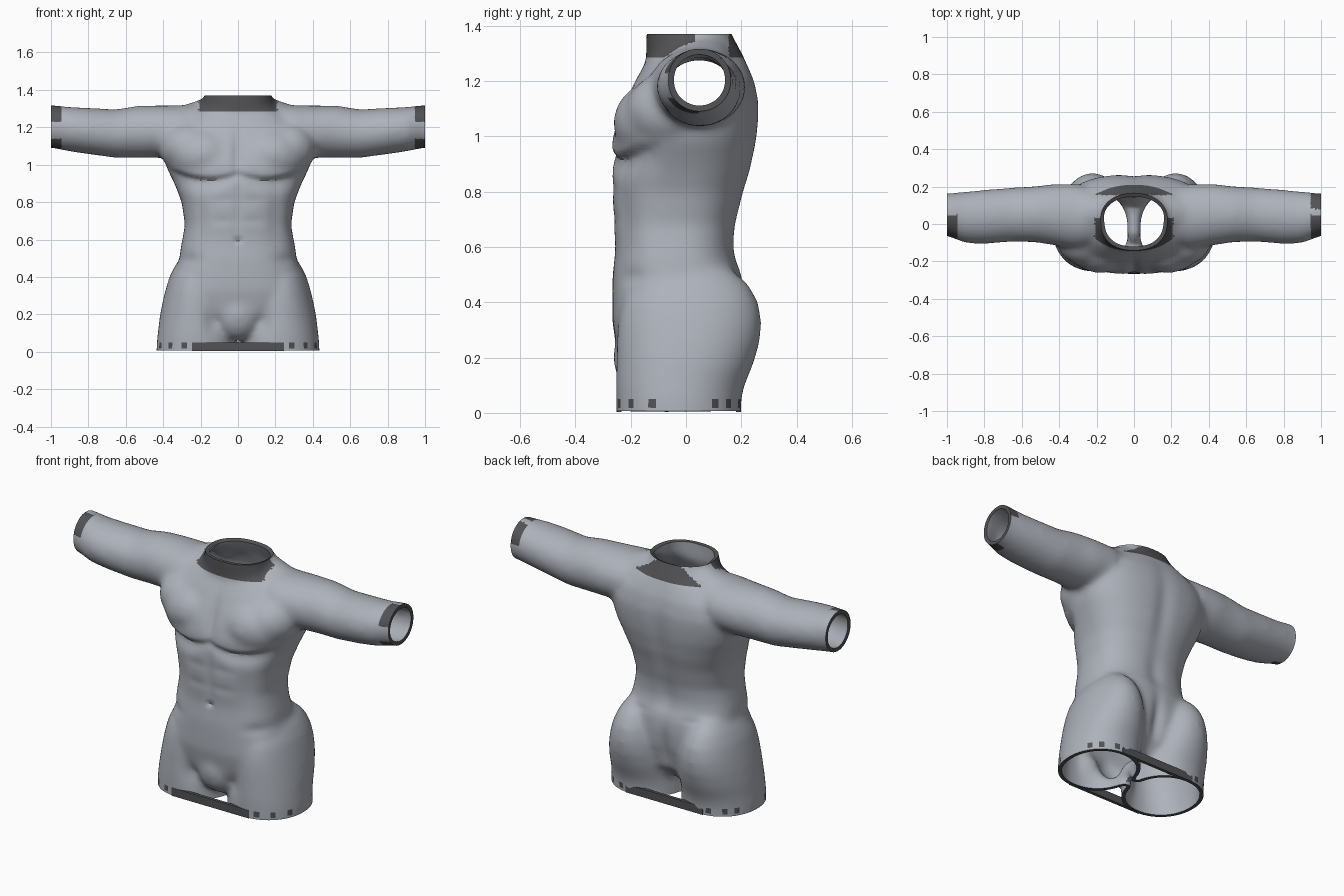
import bpy, bmesh, math
from mathutils import Vector, Matrix

if "Cube" in bpy.data.objects:
    bpy.data.objects.remove(bpy.data.objects["Cube"])

def material(name, rgb):
    m = bpy.data.materials.new(name)
    m.diffuse_color = (*rgb, 1)
    m.use_nodes = True
    m.node_tree.nodes["Principled BSDF"].inputs["Base Color"].default_value = m.diffuse_color
    return m

SKIN = material("light_grey", (0.42, 0.445, 0.495))
TRIM = material("dark_grey", (0.085, 0.085, 0.09))

def loft(bm, rings, n=40, power=2.0):
    """Closed tube through rings of (centre, axis_u, axis_v)."""
    loops = []
    for c, u, v in rings:
        loop = []
        for i in range(n):
            a = 2 * math.pi * i / n
            ca, sa = math.cos(a), math.sin(a)
            p = (Vector(c) + Vector(u) * math.copysign(abs(ca) ** (2 / power), ca)
                 + Vector(v) * math.copysign(abs(sa) ** (2 / power), sa))
            loop.append(bm.verts.new(p))
        loops.append(loop)
    for a, b in zip(loops, loops[1:]):
        for i in range(n):
            j = (i + 1) % n
            bm.faces.new((a[i], a[j], b[j], b[i]))
    bm.faces.new(loops[0][::-1])
    bm.faces.new(loops[-1])

def upright(bm, rows, x=0, power=2.0):
    """Loft along z from rows of (z, half width, front y, back y)."""
    loft(bm, [((x, (f + b) / 2, z), (w, 0, 0), (0, (b - f) / 2, 0)) for z, w, f, b in rows], power=power)

def ball(bm, centre, radii):
    bmesh.ops.create_uvsphere(bm, u_segments=32, v_segments=20, radius=1,
                              matrix=Matrix.Translation(centre) @ Matrix.Diagonal((*radii, 1)))

# Rough volumes, later fused into one skin
bm = bmesh.new()
upright(bm, [(.12, .26, -.17, .10), (.20, .36, -.245, .17), (.33, .368, -.267, .205),
             (.42, .338, -.267, .21), (.5, .313, -.266, .205), (.55, .308, -.26, .183),
             (.6, .298, -.256, .174), (.68, .284, -.262, .18), (.8, .302, -.267, .21),
             (.88, .332, -.267, .235), (.93, .355, -.268, .245), (.98, .38, -.27, .256),
             (1.05, .40, -.252, .263), (1.12, .405, -.224, .265), (1.2, .37, -.185, .249),
             (1.27, .27, -.145, .218), (1.31, .2, -.12, .19)], power=2.55)
# Neck
upright(bm, [(1.2, .22, -.12, .23), (1.28, .21, -.145, .215), (1.37, .178, -.143, .165),
             (1.42, .165, -.14, .145)], power=2.3)
for s in (-1, 1):
    # Thighs and buttocks
    upright(bm, [(-.06, .216, -.252, .198), (.05, .213, -.252, .20), (.1, .207, -.254, .212),
                 (.18, .198, -.252, .245), (.26, .183, -.25, .268), (.33, .166, -.245, .274),
                 (.4, .145, -.23, .262), (.46, .115, -.19, .23), (.52, .07, -.12, .17)],
            x=s * .222, power=2.1)
    # Arms
    arm = [(.1, .04, .12, 1.235, .10), (.2, .04, .135, 1.215, .115), (.3, .04, .175, 1.18, .138),
           (.42, .05, .165, 1.177, .14), (.53, .052, .150, 1.176, .14), (.65, .05, .145, 1.166, .13),
           (.8, .038, .145, 1.18, .124), (.9, .035, .138, 1.19, .119), (1.0, .05, .114, 1.205, .115),
           (1.06, .05, .113, 1.205, .114)]
    loft(bm, [((s * x, y, z), (0, ry, 0), (0, 0, rz)) for x, y, ry, z, rz in arm])
    # Trapezius slope
    loft(bm, [((s * .1, .06, 1.26), (0, .11, 0), (0, 0, .12)),
              ((s * .18, .06, 1.25), (0, .11, 0), (0, 0, .107)),
              ((s * .31, .05, 1.23), (0, .10, 0), (0, 0, .08))])
    # Chest muscle running out to the armpit
    ball(bm, (s * .18, -.075, 1.05), (.20, .188, .16))
    ball(bm, (s * .27, -.06, 1.09), (.15, .16, .14))
ball(bm, (0, -.155, .2), (.13, .108, .14))
bmesh.ops.recalc_face_normals(bm, faces=bm.faces)
mesh = bpy.data.meshes.new("torso_skin")
bm.to_mesh(mesh)
bm.free()
torso = bpy.data.objects.new("torso_skin", mesh)
bpy.context.collection.objects.link(torso)

def bake(obj):
    """Replace the mesh with its modified result."""
    dg = bpy.context.evaluated_depsgraph_get()
    new = bpy.data.meshes.new_from_object(obj.evaluated_get(dg))
    obj.modifiers.clear()
    obj.data = new

rm = torso.modifiers.new("fuse", 'REMESH')
rm.mode, rm.voxel_size = 'VOXEL', .013
sm = torso.modifiers.new("soften", 'SMOOTH')
sm.factor, sm.iterations = .5, 24
bake(torso)

# Muscle creases: (|x|, z, x spread, z spread, depth)
FRONT = [(0, 1.06, .03, .12, .018), (0, .76, .025, .15, .007), (0, .595, .018, .013, .016),
         (.08, .81, .07, .025, .004), (.08, .70, .07, .025, .004), (.20, .72, .04, .14, .008),
         (.26, .49, .06, .03, .010), (.14, .16, .04, .07, .012)]
BACK = [(0, .95, .05, .25, .012), (0, .6, .05, .1, .010), (0, .3, .035, .13, .02),
        (.2, .505, .10, .018, .005)]

def pec_crease(x, z):
    """Curved fold under the chest, sharp above and fading below."""
    dz = z - (.915 + 1.3 * (x - .16) ** 2)
    spread = .016 if dz > 0 else .03 + .12 * x
    depth = .009 + .022 * min(x / .2, 1)
    return depth * math.exp(-(dz / spread) ** 2) * max(0, min(1, (.40 - x) / .08))

bm = bmesh.new()
bm.from_mesh(torso.data)
for v in bm.verts:
    x, y, z = abs(v.co.x), v.co.y, v.co.z
    side = FRONT if y < 0 else BACK
    push = sum(d * math.exp(-((x - cx) / sx) ** 2 - ((z - cz) / sz) ** 2) for cx, cz, sx, sz, d in side)
    if y < 0:
        push += pec_crease(x, z)
    fade = max(0, min(1, (abs(y) - .05) / .07))
    v.co.y += push * fade * (1 if y < 0 else -1)

def cut(co, no, clear=True):
    bmesh.ops.bisect_plane(bm, geom=bm.verts[:] + bm.edges[:] + bm.faces[:],
                           plane_co=co, plane_no=no, clear_outer=clear)

# Open the neck, sleeves and legs, and score the trim lines
cut((0, 0, 1.37), (0, 0, 1))
cut((0, 0, .006), (0, 0, -1))
for z in (1.285, .05, .018):
    cut((0, 0, z), (0, 0, 1), False)
for s in (-1, 1):
    cut((s, 0, 0), (s, 0, 0))
    cut((s * .945, 0, 0), (s, 0, 0), False)

def is_trim(c):
    x = abs(c.x)
    if c.z > 1.285 and x < .21:                       # collar
        return c.y < .03 or c.y > .155
    if x > .945:                                      # cuffs
        return (c.y < .05 and not 1.14 < c.z < 1.23) or (c.x > 0 and c.y > .08 and c.z > 1.22)
    if .018 < c.z < .05 and x > .2:                   # hem ticks
        a = math.degrees(math.atan2(c.y + .025, x - .222))
        return any(abs(a - t) < 3.5 for t in (-74, -52, -26, 36, 53, 76))
    return False

# Slots: outside skin, outside trim, then rim and inner wall offsets
torso.data.materials.clear()
for m in (SKIN, TRIM, TRIM, SKIN, SKIN):
    torso.data.materials.append(m)
for f in bm.faces:
    f.smooth = True
    f.material_index = int(is_trim(f.calc_center_median()))
bm.to_mesh(torso.data)
bm.free()

# Wall thickness with dark rims and a light inside
wall = torso.modifiers.new("wall", 'SOLIDIFY')
wall.thickness, wall.offset = .021, -1
wall.material_offset, wall.material_offset_rim = 3, 1
bake(torso)
bpy.context.view_layer.objects.active = torso
torso.select_set(True)
bpy.ops.object.shade_smooth_by_angle(angle=math.radians(40))

# Hem straps bridging the legs, front and back
for name, y in (("front_hem_strap", -.243), ("back_hem_strap", .19)):
    bm = bmesh.new()
    bmesh.ops.create_cube(bm, size=1, matrix=Matrix.Translation((0, y, .027))
                          @ Matrix.Diagonal((.49, .018, .046, 1)))
    me = bpy.data.meshes.new(name)
    bm.to_mesh(me)
    bm.free()
    me.materials.append(TRIM)
    bpy.context.collection.objects.link(bpy.data.objects.new(name, me))
